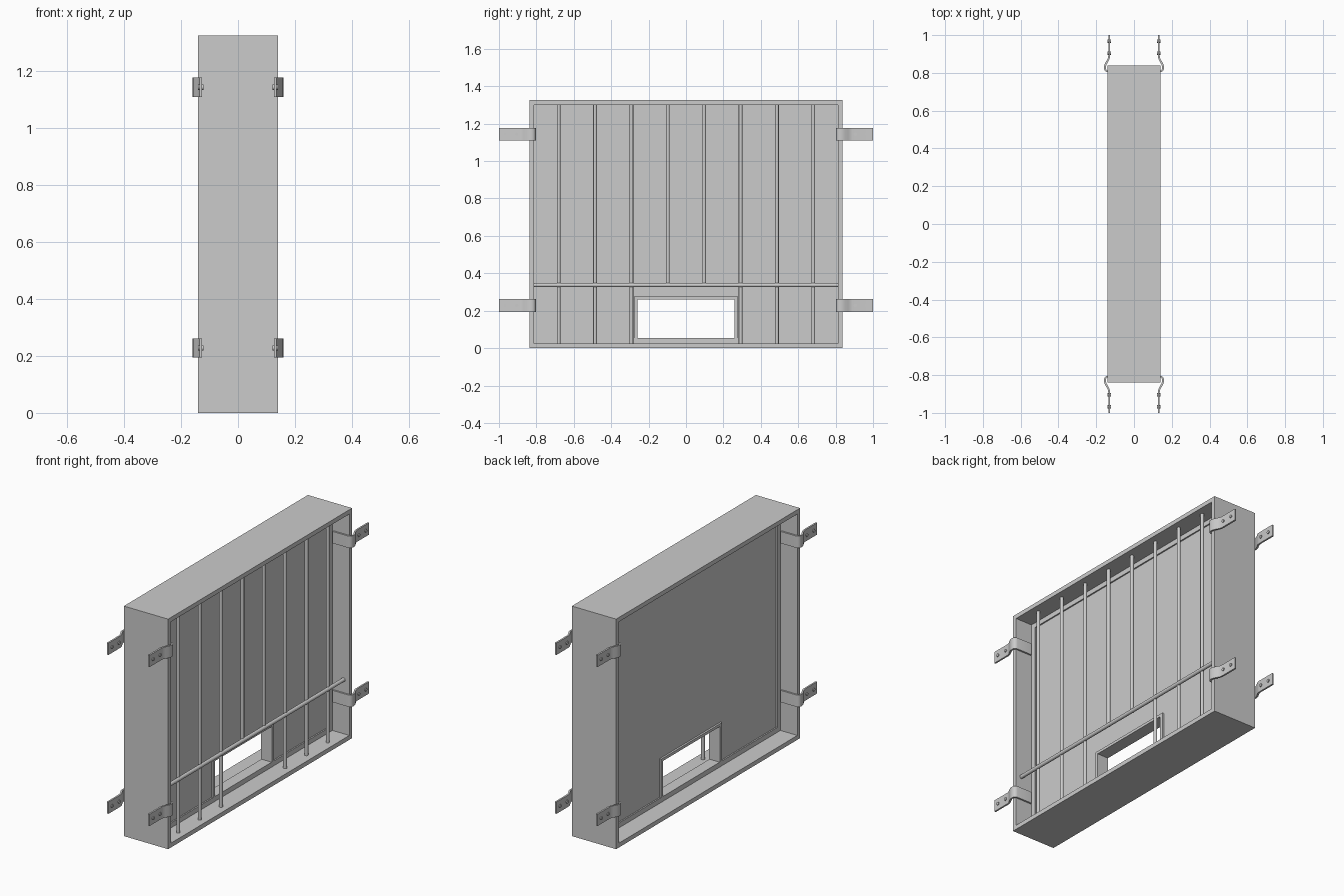
import bpy, bmesh, math
from mathutils import Vector, Matrix

if "Cube" in bpy.data.objects:
    bpy.data.objects.remove(bpy.data.objects["Cube"])

W, H, D = 0.838, 1.326, 0.141      # half width (y), height (z), half depth (x)
T, S = 0.025, 0.028                # frame wall, stop bead


def finish(name, bm, smooth=False):
    bmesh.ops.recalc_face_normals(bm, faces=bm.faces)
    me = bpy.data.meshes.new(name)
    bm.to_mesh(me)
    bm.free()
    ob = bpy.data.objects.new(name, me)
    bpy.context.collection.objects.link(ob)
    if smooth:
        bpy.ops.object.select_all(action='DESELECT')
        ob.select_set(True)
        bpy.context.view_layer.objects.active = ob
        bpy.ops.object.shade_smooth_by_angle(angle=math.radians(35))
    return ob


def ring(name, inset, t, x):
    """Rectangular frame in the YZ plane, from -x to x."""
    bm = bmesh.new()
    loops = []
    for i, px in ((inset, -x), (inset, x), (inset + t, x), (inset + t, -x)):
        w, lo, hi = W - i, i, H - i
        loops.append([bm.verts.new((px, y, z)) for y, z in
                      ((-w, lo), (w, lo), (w, hi), (-w, hi))])
    for k in range(4):
        a, b = loops[k], loops[(k + 1) % 4]
        for j in range(4):
            n = (j + 1) % 4
            bm.faces.new((a[j], a[n], b[n], b[j]))
    return finish(name, bm)


def slab(name, pts, x):
    """YZ outline extruded from -x to x."""
    bm = bmesh.new()
    f = bm.faces.new([bm.verts.new((-x, y, z)) for y, z in pts])
    g = bmesh.ops.extrude_face_region(bm, geom=[f])['geom']
    bmesh.ops.translate(bm, vec=(2 * x, 0, 0),
                        verts=[v for v in g if isinstance(v, bmesh.types.BMVert)])
    return finish(name, bm)


def rod(name, a, b, r, n=16):
    a, b = Vector(a), Vector(b)
    d = b - a
    bm = bmesh.new()
    m = Matrix.Translation((a + b) / 2) @ d.to_track_quat('Z', 'Y').to_matrix().to_4x4()
    bmesh.ops.create_cone(bm, cap_ends=True, segments=n, radius1=r, radius2=r,
                          depth=d.length, matrix=m)
    return finish(name, bm, True)


def strap(name, sx, sy, zc):
    """Bent flat strap: an XY centre line thickened and extruded in z."""
    path = [(0.040, 0.808), (0.138, 0.808), (0.146, 0.810), (0.152, 0.816),
            (0.154, 0.825), (0.153, 0.836), (0.149, 0.848), (0.140, 0.864),
            (0.134, 0.876), (0.131, 0.890), (0.131, 1.0)]
    pts = [Vector(p) for p in path]
    left, right = [], []
    for i, p in enumerate(pts):
        d = (pts[min(i + 1, len(pts) - 1)] - pts[max(i - 1, 0)]).normalized()
        n = Vector((-d.y, d.x)) * 0.005
        left.append(p + n)
        right.append(p - n)
    bm = bmesh.new()
    rows = [[bm.verts.new((sx * p.x, sy * p.y, zc + dz)) for p, dz in
             ((l, -0.034), (r, -0.034), (r, 0.034), (l, 0.034))]
            for l, r in zip(left, right)]
    for a, b in zip(rows, rows[1:]):
        for j in range(4):
            n = (j + 1) % 4
            bm.faces.new((a[j], a[n], b[n], b[j]))
    bm.faces.new(rows[0])
    bm.faces.new(rows[-1])
    return finish(name, bm, True)


# Outer box frame and the stop bead holding the panel
ring("outer_frame", 0, T, D)
ring("panel_stop", T, S, 0.033)

# Panel with a notch at the bottom, and the lining of that opening
e = T + S
pw, top = W - e, H - e
slab("panel", [(-pw, e), (-0.278, e), (-0.278, 0.276), (0.278, 0.276), (0.278, e),
               (pw, e), (pw, top), (-pw, top)], 0.025)
slab("opening_lining", [(-0.278, e), (-0.260, e), (-0.260, 0.260), (0.260, 0.260),
                        (0.260, e), (0.278, e), (0.278, 0.276), (-0.278, 0.276)], 0.036)

# Guard bars: the two middle ones stop at the cross bar
cross_z = 0.337
for i in range(8):
    y = (i - 3.5) * 0.1945
    z0 = cross_z if i in (3, 4) else T
    rod(f"guard_bar_{i + 1}", (0.096, y, z0), (0.096, y, H - T), 0.010)
rod("cross_bar", (0.104, T - W, cross_z), (0.104, W - T, cross_z), 0.011)

# Wall straps with two bolts each, at every corner on both faces
k = 0
for sx in (-1, 1):
    for sy in (-1, 1):
        for zc in (0.228, 1.144):
            k += 1
            strap(f"wall_strap_{k}", sx, sy, zc)
            for j, y in enumerate((0.905, 0.968)):
                rod(f"strap_bolt_{k}_{j + 1}", (sx * 0.121, sy * y, zc),
                    (sx * 0.141, sy * y, zc), 0.009, 12)
